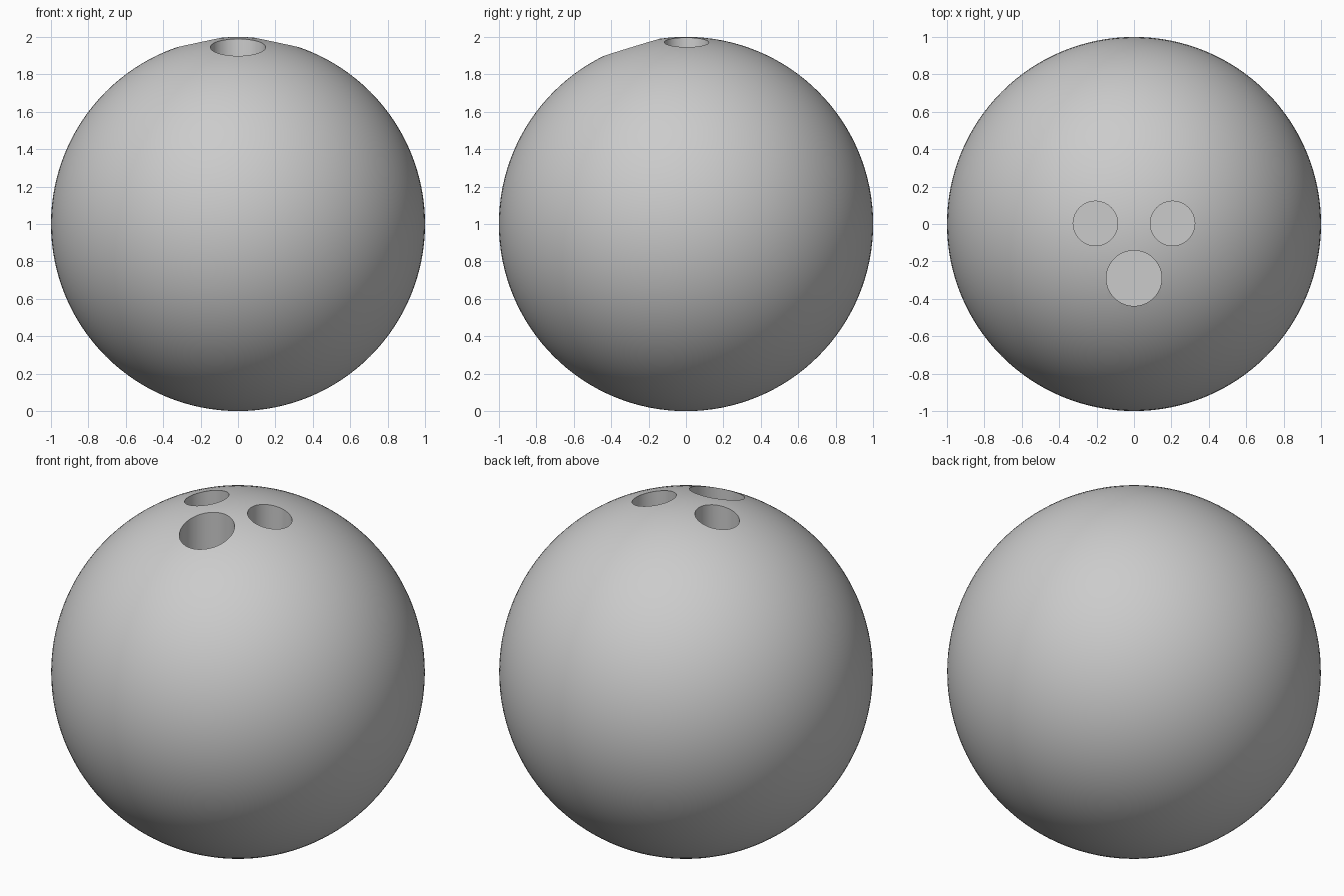
import bpy
import math

default_cube = bpy.data.objects.get("Cube")
if default_cube:
    bpy.data.objects.remove(default_cube, do_unlink=True)

grey = bpy.data.materials.new("light_grey")
grey.use_nodes = True
grey.diffuse_color = (0.6, 0.6, 0.6, 1)
grey.node_tree.nodes["Principled BSDF"].inputs["Base Color"].default_value = (0.6, 0.6, 0.6, 1)

# Ball body
bpy.ops.mesh.primitive_uv_sphere_add(segments=128, ring_count=64, radius=1, location=(0, 0, 1))
ball = bpy.context.object
ball.name = "ball"
ball.data.materials.append(grey)


# Straight holes drilled down from the top
def drill(name, x, y, radius, floor=1.3, top=2.2):
    bpy.ops.mesh.primitive_cylinder_add(
        vertices=64, radius=radius, depth=top - floor, location=(x, y, (top + floor) / 2))
    cutter = bpy.context.object
    cutter.name = name
    cutter.data.materials.append(grey)
    cutter.hide_render = True
    cut = ball.modifiers.new(name, "BOOLEAN")
    cut.operation = "DIFFERENCE"
    cut.solver = "EXACT"
    cut.object = cutter
    bpy.context.view_layer.objects.active = ball
    bpy.ops.object.modifier_apply(modifier=cut.name)
    bpy.data.objects.remove(cutter, do_unlink=True)


drill("thumb_hole", 0, -0.29, 0.148)
for side, name in ((1, "left_finger_hole"), (-1, "right_finger_hole")):
    drill(name, side * 0.206, 0.003, 0.119)

# Smooth surface with crisp hole rims
bpy.ops.object.select_all(action="DESELECT")
ball.select_set(True)
bpy.context.view_layer.objects.active = ball
bpy.ops.object.shade_smooth_by_angle(angle=math.radians(30))
